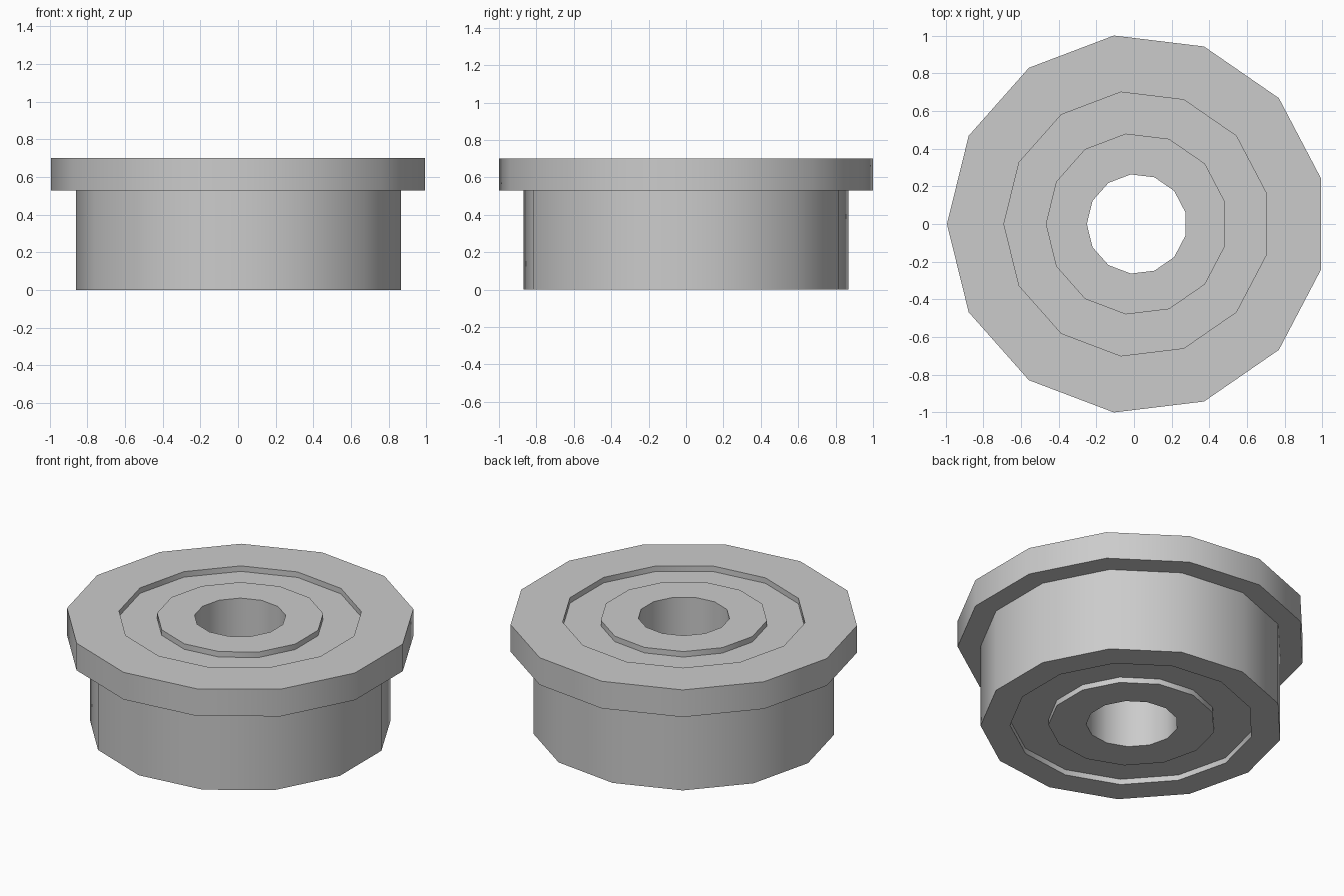
import bpy
import bmesh
import math

cube = bpy.data.objects.get("Cube")
if cube:
    bpy.data.objects.remove(cube, do_unlink=True)

SIDES = 13
CENTER_X = 0.0147           # odd-sided ring, shifted so its bounds are centred
HEIGHT, FLANGE_Z, GROOVE = 0.702, 0.529, 0.035
BORE, INNER, OUTER, BODY, FLANGE = 0.265, 0.483, 0.705, 0.875, 1.0073

steel = bpy.data.materials.new("grey steel")
steel.use_nodes = True
color = (0.6, 0.6, 0.6, 1)
steel.diffuse_color = color
steel.node_tree.nodes["Principled BSDF"].inputs["Base Color"].default_value = color


def revolve(name, profile):
    """Turn a closed (radius, z) profile into a faceted solid ring."""
    bm = bmesh.new()
    rings = []
    for i in range(SIDES):
        a = math.pi + math.tau * i / SIDES
        rings.append([bm.verts.new((CENTER_X + r * math.cos(a), r * math.sin(a), z))
                      for r, z in profile])
    n = len(profile)
    for i in range(SIDES):
        p, q = rings[i], rings[(i + 1) % SIDES]
        for j in range(n):
            k = (j + 1) % n
            bm.faces.new((p[j], q[j], q[k], p[k]))
    bmesh.ops.recalc_face_normals(bm, faces=bm.faces)
    mesh = bpy.data.meshes.new(name)
    bm.to_mesh(mesh)
    bm.free()
    mesh.materials.append(steel)
    obj = bpy.data.objects.new(name, mesh)
    bpy.context.collection.objects.link(obj)
    bpy.ops.object.select_all(action='DESELECT')
    obj.select_set(True)
    bpy.context.view_layer.objects.active = obj
    bpy.ops.object.shade_smooth_by_angle(angle=math.radians(30))
    return obj


# Flanged ring with a bore and a shallow groove on both faces
revolve("flanged_bearing", [
    (BORE, 0), (INNER, 0), (INNER, GROOVE), (OUTER, GROOVE), (OUTER, 0),
    (BODY, 0), (BODY, FLANGE_Z), (FLANGE, FLANGE_Z), (FLANGE, HEIGHT),
    (OUTER, HEIGHT), (OUTER, HEIGHT - GROOVE), (INNER, HEIGHT - GROOVE),
    (INNER, HEIGHT), (BORE, HEIGHT),
])
